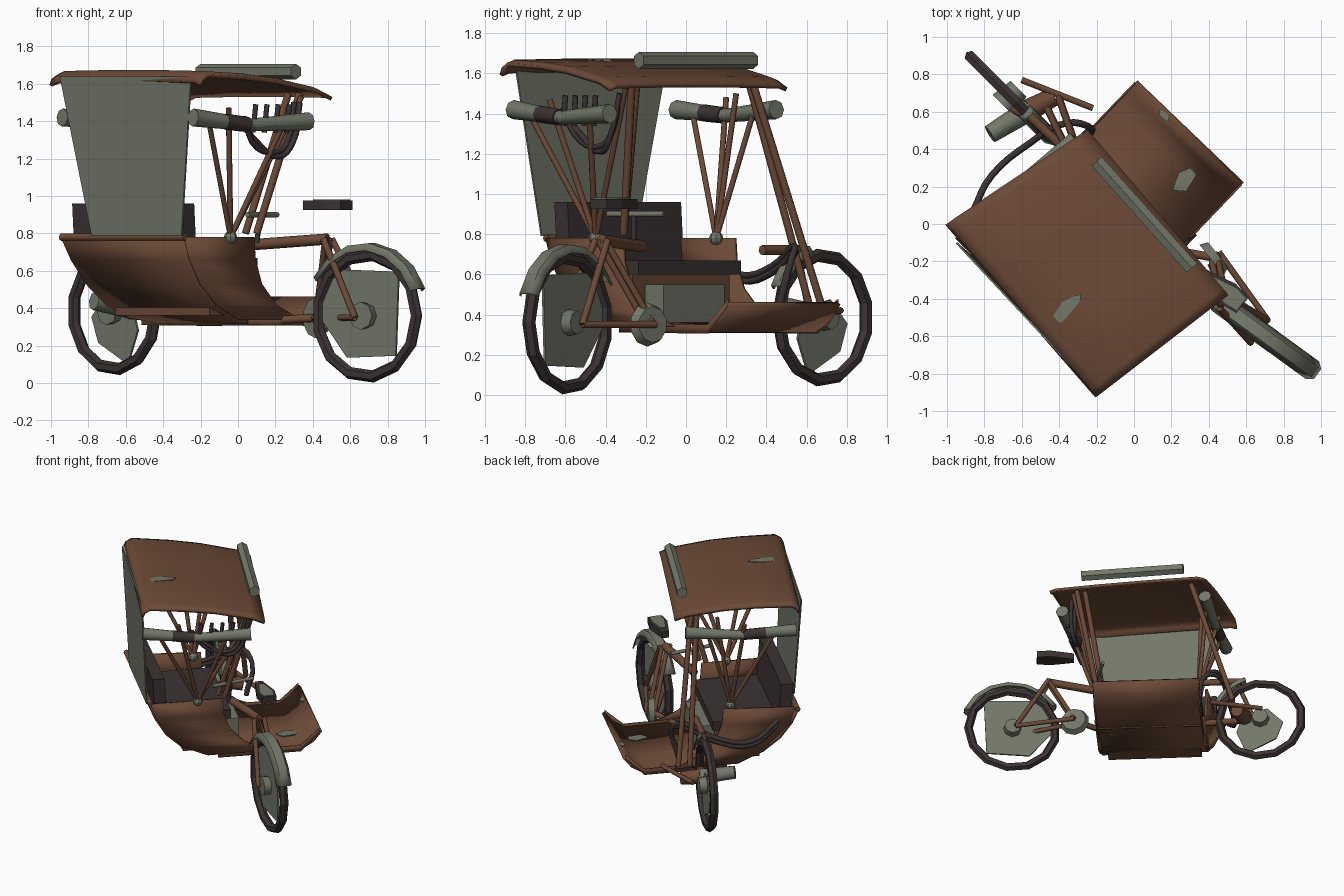
import bpy, bmesh, math
from mathutils import Vector

if "Cube" in bpy.data.objects:
    bpy.data.objects.remove(bpy.data.objects["Cube"])


def material(name, rgb):
    m = bpy.data.materials.new(name)
    m.diffuse_color = (*rgb, 1)
    m.use_nodes = True
    m.node_tree.nodes["Principled BSDF"].inputs["Base Color"].default_value = m.diffuse_color
    return m


RUST = material("rust_brown", (0.15, 0.068, 0.038))
OLIVE = material("faded_olive", (0.17, 0.187, 0.142))
DARK = material("dark_rubber", (0.045, 0.033, 0.033))


def L(a, b, z):
    """Vehicle axes to world: a runs from rear wheel to front wheel, b to the step."""
    return Vector((0.72 * a + 0.69 * b, -0.69 * a + 0.72 * b, z))


def make(name, verts, faces, mat, thick=0):
    me = bpy.data.meshes.new(name)
    me.from_pydata([tuple(v) for v in verts], [], faces)
    bm = bmesh.new()
    bm.from_mesh(me)
    bmesh.ops.recalc_face_normals(bm, faces=bm.faces)
    bm.to_mesh(me)
    bm.free()
    me.materials.append(mat)
    ob = bpy.data.objects.new(name, me)
    bpy.context.collection.objects.link(ob)
    if thick:
        mod = ob.modifiers.new("thickness", 'SOLIDIFY')
        mod.thickness, mod.offset = thick, 0
    return ob


def smooth(ob):
    bpy.ops.object.select_all(action='DESELECT')
    ob.select_set(True)
    bpy.context.view_layer.objects.active = ob
    bpy.ops.object.shade_smooth_by_angle(angle=math.radians(50))


def sheet(name, rows, mat, thick=0.02):
    n = len(rows[0])
    faces = [(i * n + j, i * n + j + 1, i * n + n + j + 1, i * n + n + j)
             for i in range(len(rows) - 1) for j in range(n - 1)]
    ob = make(name, [p for r in rows for p in r], faces, mat, thick)
    smooth(ob)
    return ob


def rod(name, p, q, r, mat, r2=None, n=8):
    p, q = Vector(p), Vector(q)
    d = q - p
    bpy.ops.mesh.primitive_cone_add(vertices=n, radius1=r, radius2=r if r2 is None else r2,
                                    depth=d.length, location=(p + q) / 2,
                                    rotation=d.to_track_quat('Z', 'Y').to_euler())
    ob = bpy.context.object
    ob.name = name
    ob.data.materials.append(mat)
    smooth(ob)


def tube(name, pts, r, mat):
    cu = bpy.data.curves.new(name, 'CURVE')
    cu.dimensions, cu.bevel_depth, cu.bevel_resolution, cu.resolution_u = '3D', r, 1, 4
    cu.use_fill_caps = True
    s = cu.splines.new('BEZIER')
    s.bezier_points.add(len(pts) - 1)
    for bp, p in zip(s.bezier_points, pts):
        bp.co = p
        bp.handle_left_type = bp.handle_right_type = 'AUTO'
    cu.materials.append(mat)
    bpy.context.collection.objects.link(bpy.data.objects.new(name, cu))


def box(name, a0, a1, b0, b1, z0, z1, mat, lean=0):
    v = [L(a, b + (lean if z == z1 else 0), z) for z in (z0, z1)
         for a, b in ((a0, b0), (a1, b0), (a1, b1), (a0, b1))]
    f = [(0, 1, 2, 3), (4, 5, 6, 7)] + [(i, (i + 1) % 4, (i + 1) % 4 + 4, i + 4) for i in range(4)]
    return make(name, v, f, mat)


def wheel(name, c, r, head, arc, w, plate):
    """Tyre, hub, spoke plate and crowned mudguard in one vertical plane."""
    c = Vector(c)
    h = Vector((math.cos(head), math.sin(head), 0))
    s = Vector((-h.y, h.x, 0))

    def on(deg, rad, side=0):
        t = math.radians(deg)
        return c + h * math.cos(t) * rad + s * side + Vector((0, 0, math.sin(t) * rad))
    bpy.ops.mesh.primitive_torus_add(major_segments=13, minor_segments=6, major_radius=r - 0.033,
                                     minor_radius=0.033, location=c, rotation=(math.pi / 2, 0, head))
    ob = bpy.context.object
    ob.name = name + "_tyre"
    ob.data.materials.append(DARK)
    rod(name + "_hub", c - s * 0.06, c + s * 0.06, 0.075, OLIVE, 0.06)
    make(name + "_spoke_plate", [on(d, k * r) for d, k in plate], [tuple(range(len(plate)))], OLIVE, 0.012)
    rows = []
    for i in range(7):
        d = arc[0] + (arc[1] - arc[0]) * i / 6
        rows.append([on(d, r - 0.01, -w), on(d, r + 0.025, -w * .55),
                     on(d, r + 0.025, w * .55), on(d, r - 0.01, w)])
    sheet(name + "_mudguard", rows, OLIVE, 0.01)


# wheels
wheel("front_wheel", (0.69, -0.59, 0.36), 0.36, math.radians(-36), (22, 148), .055,
      ((48, .88), (130, .9), (178, .9), (240, .72), (312, .8)))
wheel("rear_wheel", (-0.66, 0.68, 0.385), 0.345, math.radians(-45), (25, 72), .04,
      ((190, .5), (120, .3), (20, .4), (330, .6), (290, .88), (235, .6)))

# roof: four world corners, curled at the back and drooping at the front
back = Vector((-1, 0, 0)), Vector((-0.2, -0.92, 0))
front = Vector((-0.25, 0.5, 0)), Vector((0.5, -0.38, 0))
rows = []
for t, z in ((0, 1.605), (.015, 1.635), (.06, 1.658), (.35, 1.645), (.6, 1.622), (.9, 1.572), (1, 1.535)):
    e0, e1 = back[0].lerp(front[0], t), back[1].lerp(front[1], t)
    rows.append([e0.lerp(e1, u) + Vector((0, 0, z - d))
                 for u, d in ((0, .015), (.04, 0), (.33, -.005), (.67, -.005), (.96, 0), (1, .015))])
sheet("roof", rows, RUST, 0.022)
rod("roof_roll", (-0.2, 0.335, 1.665), (0.31, -0.235, 1.665), 0.042, OLIVE, n=6)
make("back_canvas", [(-.95, -.1, 1.64), (-.25, -.85, 1.64), (-.3, -.72, .79), (-.78, -.25, .79)],
     [(0, 1, 2, 3)], OLIVE, 0.01)


def patch(name, x, y, z, rx, ry, ang):
    pts = []
    for i in range(9):
        t = i * math.tau / 9
        k = 1 - 0.2 * (i % 2)
        px, py = rx * k * math.cos(t), ry * k * math.sin(t)
        pts.append((x + px * math.cos(ang) - py * math.sin(ang), y + px * math.sin(ang) + py * math.cos(ang), z))
    make(name, pts, [tuple(range(9))], OLIVE, 0.008)


patch("roof_patch", -.37, -.46, 1.667, .12, .04, .8)

# body: one curved sheet from the back rail down over the floor to the raised step lip
prof = ((-.70, .78), (-.66, .66), (-.58, .53), (-.46, .42), (-.3, .36), (-.1, .33), (.4, .32), (.5, .38), (.56, .455))
sheet("body_floor", [[L(-.52 - .12 * max(0, (z - .4) / .4 if b < 0 else 0), b, z),
                      L(.27, b, z)] for b, z in prof], RUST, 0.022)
for nm, a in (("front", .275), ("rear", -.53)):
    sheet(nm + "_side_panel", [[L(a - (.06 if a < 0 and z > .6 else 0), b, z), L(a, b + w, z)]
                               for b, z, w in ((-.70, .78, .53), (-.66, .66, .5), (-.58, .53, .47),
                                               (-.46, .42, .46), (-.28, .34, .47))], RUST, 0.02)
for nm, a in (("front", .268), ("rear", -.519)):
    sheet(nm + "_floor_edge", [[L(a, -.2, .31), L(a, .41, .305), L(a, .55, .44)],
                               [L(a, -.2, .36), L(a, .41, .35), L(a, .55, .475)]], RUST, 0.012)
patch("floor_patch_large", .27, .235, .342, .085, .05, .9)
patch("floor_patch_small", .16, .58, .452, .04, .02, -.8)

# seat
box("seat_back", -.58, .24, -.66, -.57, .66, .96, DARK, -.02)
box("seat_cushion", -.5, .24, -.58, -.1, .6, .67, DARK)
box("seat_base", -.48, .22, -.45, -.16, .36, .6, RUST)
box("under_seat_box", -.3, .14, -.15, -.02, .36, .55, OLIVE)
rod("back_rail", L(-.64, -.7, .78), L(.28, -.7, .78), .02, RUST)
rod("lower_back_rail", L(-.55, -.62, .63), L(.27, -.62, .63), .016, RUST)

# rolled side blinds with dark bands
for nm, p, q in (("front", (-.24, -.86, 1.42), (.38, -.38, 1.40)), ("rear", (-.94, -.05, 1.42), (-.31, .45, 1.42))):
    p, q = Vector(p), Vector(q)
    m = p.lerp(q, .5) - Vector((0, 0, .03))
    rod(nm + "_blind_a", p, m, .048, OLIVE, .034)
    rod(nm + "_blind_b", m, q, .034, OLIVE, .048)
    rod(nm + "_blind_band", p.lerp(m, .55), p.lerp(m, .95), .043, DARK, .041)

# canopy posts: fans of rods from one joint on each side
fans = {"front": ((-.04, -.45, .78), ((-.16, -.79, 1.42), (-.05, -.68, 1.47), (.24, -.48, 1.38), (.34, -.3, 1.53))),
        "rear": ((-.5, .15, .78), ((-.82, .03, 1.42), (-.66, .2, 1.48), (-.42, .34, 1.42), (-.45, .25, 1.5)))}
for nm, (j, tops) in fans.items():
    bpy.ops.mesh.primitive_uv_sphere_add(segments=8, ring_count=6, radius=.035, location=j)
    bpy.context.object.name = nm + "_post_joint"
    bpy.context.object.data.materials.append(OLIVE)
    for t in tops:
        rod(nm + "_post", j, t, .015, RUST)
for k in (0, .06):
    rod("rear_stay", (-.28 - k * .6, .33 - k * .3, 1.56), (-.40 - k, .67 - k, .46), .02, RUST)
    rod("front_stay", (.33 - k, -.27 + k * .4, 1.55), (.1 - k, -.31, .8), .02, RUST)

# hanging cables
for k in (0, .03):
    tube("front_cable", [(.0 + k, -.62, 1.42), (.1, -.52, 1.29 - k), (.22, -.42, 1.21 + k),
                         (.29 - k, -.38, 1.28), (.33 - k, -.33, 1.5)], .016, DARK)
    tube("rear_cable", [(-.86, .07, .72 - k), (-.76, .26, .6 - k), (-.56, .43, .64 - k),
                        (-.36, .54, .74 - k), (-.24, .52, .66), (-.25, .46, .42 + k)], .018, DARK)
for i in range(4):
    x = .08 + .06 * i
    rod("blind_strap", (x, -.61 + .05 * i, 1.34), (x + .015, -.6 + .05 * i, 1.49), .014, DARK)

# front cycle frame with a flat chain disc
top, hub, crank = Vector((.48, -.42, .77)), Vector((.67, -.575, .35)), Vector((.43, -.18, .35))
rod("top_beam", (.08, -.22, .74), top, .03, RUST)
side = Vector((.045, .06, 0))
for s in (-1, 1):
    rod("wheel_fork", top + side * s * .5, hub + side * s, .018, RUST)
    rod("chain_stay", hub + side * s, crank + side * s * .5, .017, RUST)
    rod("down_tube", top + side * s * .3, crank + side * s * .3, .017, RUST)
rod("lower_beam", crank, (.1, -.12, .33), .022, RUST)
ax = Vector((.78, .62, 0))
rod("chain_disc", crank - ax * .02, crank + ax * .025, .11, OLIVE, .09, n=10)

# saddle and handlebar
d, w = Vector((.1, -.08, 0)), Vector((.055, .07, 0))
c = Vector((.475, -.35, .95))
outline = [c - d * 1.1 - w * .3, c - d * 1.1 + w * .3, c + d * .3 + w * .75, c + d * 1.05 + w * .6,
           c + d * 1.05 - w * .6, c + d * .3 - w * .75]
make("saddle", outline, [tuple(range(6))], DARK, .05)
make("saddle_cover", [c.lerp(p, .75) + d * .2 + Vector((0, 0, .027)) for p in outline], [tuple(range(6))], OLIVE, .009)
rod("handlebar", (.05, -.39, .9), (.21, -.11, .9), .014, OLIVE)
rod("handlebar_stem", (.12, -.26, .9), (.1, -.26, .75), .014, DARK)

# rear axle drum, stays and carrier rods
rod("axle_drum", (-.77, .48, .44), (-.56, .61, .4), .05, OLIVE, .06)
rod("axle_drum_outer", (-.56, .61, .4), (-.43, .68, .38), .06, RUST, .05)
rod("rear_frame_stay", (-.6, .77, .42), (-.22, .62, .4), .017, RUST)
rod("rear_frame_beam", (-.62, .6, .4), (-.3, .35, .36), .025, RUST)
rod("rear_upper_beam", (-.56, .58, .72), (-.35, .38, .72), .025, RUST)
rod("rear_fork", (-.54, .55, .72), (-.66, .62, .39), .018, RUST)
rod("under_floor_rail", L(-.5, .1, .32), L(.26, .1, .32), .012, RUST)
